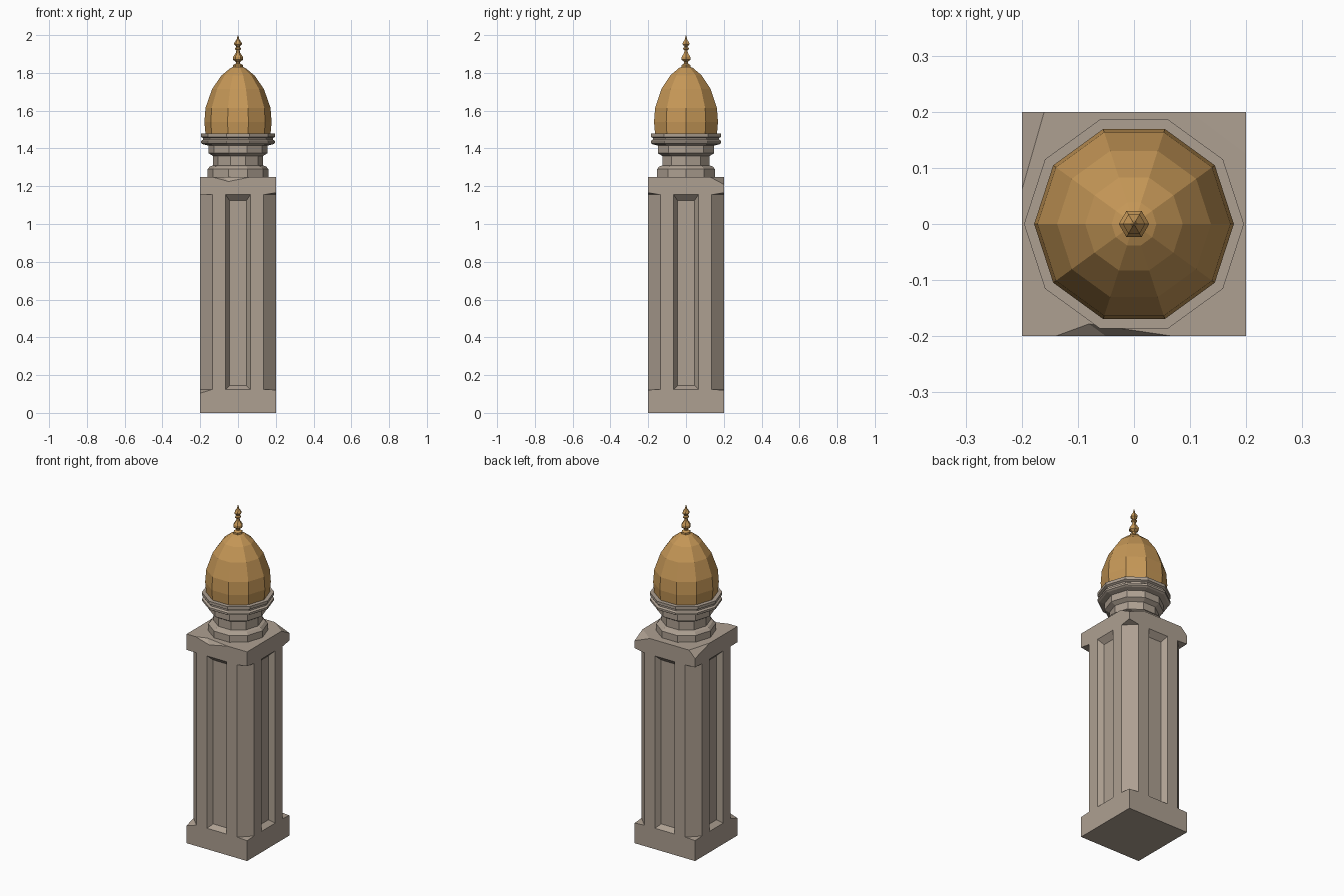
import bpy, bmesh, math
from mathutils import Vector

if "Cube" in bpy.data.objects:
    bpy.data.objects.remove(bpy.data.objects["Cube"])


def material(name, rgb):
    m = bpy.data.materials.new(name)
    m.diffuse_color = (*rgb, 1)
    m.use_nodes = True
    m.node_tree.nodes["Principled BSDF"].inputs["Base Color"].default_value = m.diffuse_color
    return m


stone = material("warm_grey_stone", (0.42, 0.35, 0.285))
gold = material("old_gold", (0.56, 0.31, 0.095))


def to_object(bm, name, mat):
    bmesh.ops.recalc_face_normals(bm, faces=bm.faces)
    me = bpy.data.meshes.new(name)
    bm.to_mesh(me)
    bm.free()
    me.materials.append(mat)
    ob = bpy.data.objects.new(name, me)
    bpy.context.collection.objects.link(ob)
    return ob


def lathe(name, profile, sides, mat):
    """Flat-sided turned part from (radius, height) pairs, capped at both ends."""
    bm = bmesh.new()
    rings = [[bm.verts.new((r * math.cos(i * math.tau / sides),
                            r * math.sin(i * math.tau / sides), z))
              for i in range(sides)] for r, z in profile]
    for a, b in zip(rings, rings[1:]):
        for i in range(sides):
            j = (i + 1) % sides
            bm.faces.new((a[i], a[j], b[j], b[i]))
    bm.faces.new(rings[0])
    bm.faces.new(rings[-1])
    return to_object(bm, name, mat)


def hull(bm, points):
    """Add one convex cutter piece."""
    part = bmesh.new()
    for p in points:
        part.verts.new(p)
    bmesh.ops.convex_hull(part, input=part.verts)
    bmesh.ops.recalc_face_normals(part, faces=part.faces)
    me = bpy.data.meshes.new("tmp")
    part.to_mesh(me)
    part.free()
    bm.from_mesh(me)
    bpy.data.meshes.remove(me)


# Square pillar block
bm = bmesh.new()
bmesh.ops.create_cube(bm, size=1)
for v in bm.verts:
    v.co = (v.co.x * 0.4, v.co.y * 0.4, (v.co.z + 0.5) * 1.25)
pillar = to_object(bm, "pillar", stone)

# Cutter: bevelled corners between base and cap blocks
bm = bmesh.new()
corners = {(-1, -1): (0.085, 1.155), (1, -1): (0.118, 1.175),
           (1, 1): (0.115, 1.175), (-1, 1): (0.12, 1.16)}
for (sx, sy), (lo, hi) in corners.items():
    hull(bm, [(sx * x, sy * y, z)
              for x, y, zs in ((0.105, 0.23, (0.125, 1.155)),
                               (0.23, 0.105, (0.125, 1.155)),
                               (0.23, 0.23, (lo, hi))) for z in zs])

# Cutter: sunken panel with sloped sides on each face
for k in range(4):
    c, s = round(math.cos(k * math.pi / 2)), round(math.sin(k * math.pi / 2))
    pts = []
    for y, w, lo, hi in ((-0.23, 0.085, 0.105, 1.185), (-0.17, 0.045, 0.145, 1.125)):
        pts += [(c * x - s * y, s * x + c * y, z) for x in (-w, w) for z in (lo, hi)]
    hull(bm, pts)

# Cutter: chips off the cap's top edges
for a, b, low, corner in (
        ((-0.2, 0.06, 1.25), (-0.16, 0.2, 1.25), (-0.2, 0.2, 1.21), (-0.2, 0.2, 1.25)),
        ((0.1, 0.2, 1.25), (0.2, 0.125, 1.25), (0.2, 0.2, 1.21), (0.2, 0.2, 1.25))):
    centre = (Vector(a) + Vector(b) + Vector(low)) / 3
    hull(bm, [a, b, low, Vector(corner) * 3 - centre * 2])
hull(bm, [(-0.14, -0.2, 1.25), (0.07, -0.2, 1.25), (-0.08, -0.178, 1.25),
          (-0.05, -0.2, 1.225), (-0.05, -0.25, 1.3)])
cutter = to_object(bm, "pillar_cutter", stone)
cutter.hide_render = True

mod = pillar.modifiers.new("cut", 'BOOLEAN')
mod.operation = 'DIFFERENCE'
mod.solver = 'EXACT'
mod.object = cutter
deps = bpy.context.evaluated_depsgraph_get()
carved = bpy.data.meshes.new_from_object(pillar.evaluated_get(deps))
pillar.modifiers.clear()
pillar.data = carved
bpy.data.objects.remove(cutter)

# Ten-sided neck with mouldings
lathe("neck_moulding", [
    (0.162, 1.245), (0.162, 1.29), (0.148, 1.305), (0.132, 1.31), (0.132, 1.36),
    (0.157, 1.375), (0.157, 1.415), (0.185, 1.422), (0.195, 1.428), (0.195, 1.44),
    (0.184, 1.447), (0.184, 1.455), (0.196, 1.461), (0.196, 1.478)], 10, stone)

# Ten-sided dome
lathe("dome", [
    (0.172, 1.475), (0.178, 1.54), (0.172, 1.615), (0.137, 1.715),
    (0.087, 1.787), (0.04, 1.825), (0.015, 1.836)], 10, gold)

# Six-sided finial
lathe("finial", [
    (0.026, 1.828), (0.026, 1.842), (0.011, 1.85), (0.012, 1.858), (0.027, 1.87),
    (0.027, 1.884), (0.012, 1.905), (0.009, 1.92), (0.017, 1.925), (0.017, 1.931),
    (0.008, 1.937), (0.02, 1.95), (0.02, 1.958), (0.007, 1.978), (0.001, 2.0)], 6, gold)
